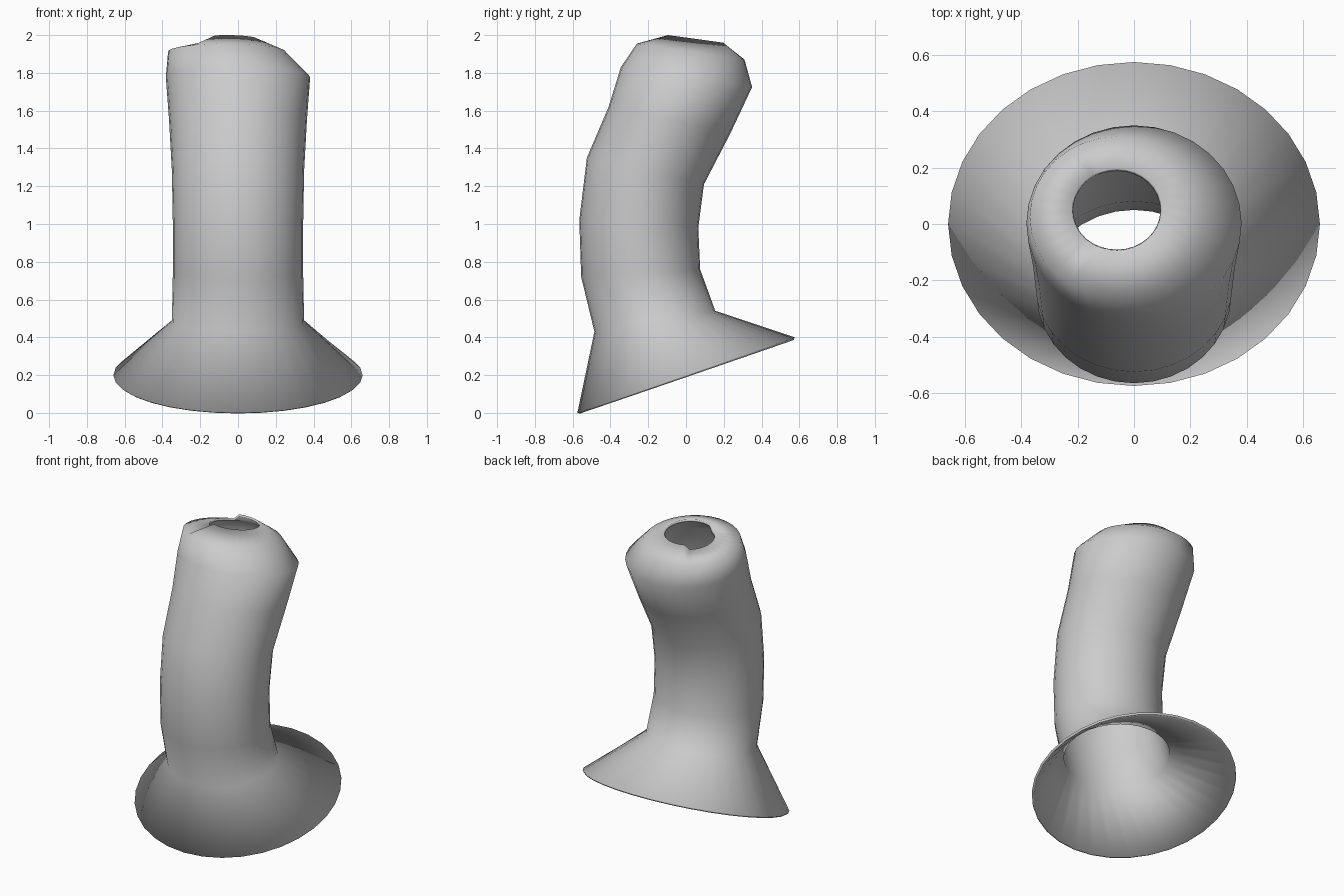
import bpy, bmesh, math

if "Cube" in bpy.data.objects:
    bpy.data.objects.remove(bpy.data.objects["Cube"])

SEG = 32
# Ring: front (y, z), back (y, z), centre x, half width in x
RINGS = [
    (-0.575, 0.00, 0.575, 0.40, 0.0, 0.66),     # flared foot rim
    (-0.485, 0.43, 0.155, 0.54, 0.0, 0.35),     # neck above the flare
    (-0.555, 0.72, 0.075, 0.76, 0.0, 0.345),
    (-0.565, 1.02, 0.065, 0.98, 0.0, 0.345),
    (-0.525, 1.35, 0.095, 1.21, 0.0, 0.35),
    (-0.41, 1.62, 0.235, 1.48, 0.0, 0.365),
    (-0.345, 1.83, 0.35, 1.725, 0.0, 0.382),    # shoulder
    (-0.26, 1.955, 0.31, 1.87, -0.06, 0.31),
    (-0.095, 2.00, 0.197, 1.96, -0.06, 0.16),   # top opening
]

bm = bmesh.new()
loops = []
for fy, fz, by, bz, cx, rx in RINGS:
    ring = []
    for i in range(SEG):
        a = 2 * math.pi * i / SEG
        t = (math.sin(a) + 1) / 2
        ring.append(bm.verts.new((cx + rx * math.cos(a),
                                  fy + (by - fy) * t,
                                  fz + (bz - fz) * t)))
    loops.append(ring)

# Shallow dip on the left of the opening
for i, v in enumerate(loops[-1]):
    if math.cos(2 * math.pi * i / SEG) < -0.45:
        v.co.z -= 0.03

# Skin between neighbouring rings
for lo, hi in zip(loops, loops[1:]):
    for i in range(SEG):
        j = (i + 1) % SEG
        bm.faces.new((lo[i], lo[j], hi[j], hi[i]))

mesh = bpy.data.meshes.new("bent_tube")
bm.to_mesh(mesh)
bm.free()
tube = bpy.data.objects.new("bent_tube", mesh)
bpy.context.collection.objects.link(tube)
for p in mesh.polygons:
    p.use_smooth = True

# Thin inner wall
wall = tube.modifiers.new("wall", 'SOLIDIFY')
wall.thickness = 0.015
wall.offset = -1
